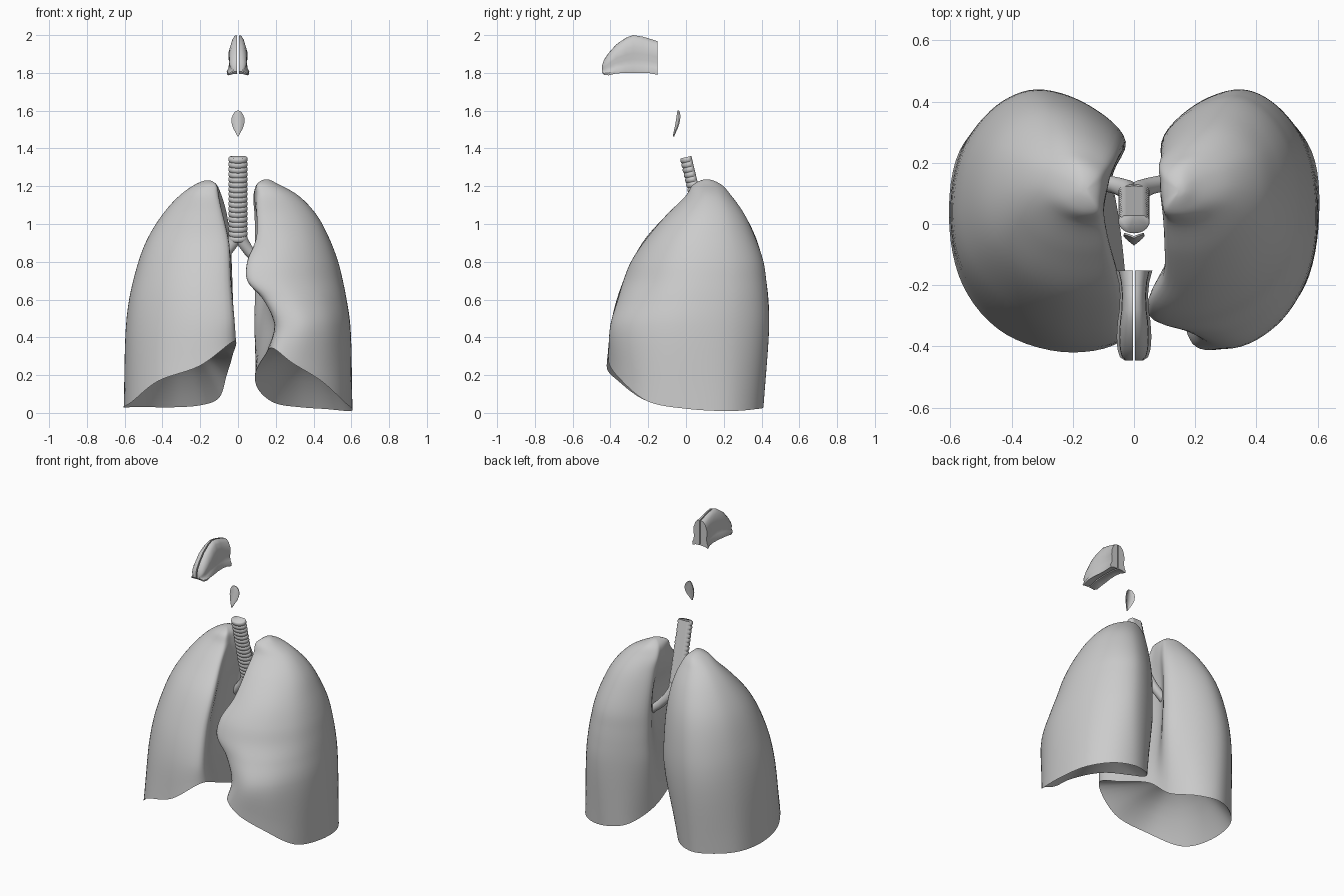
import bpy, bmesh, math
from mathutils import Vector as V

if "Cube" in bpy.data.objects:
    bpy.data.objects.remove(bpy.data.objects["Cube"])


def make(name, rings, cap0=True, cap1=True, mirror=False, angle=40):
    """Skin a list of closed rings into one smooth object."""
    bm = bmesh.new()
    vs = [[bm.verts.new(p) for p in r] for r in rings]
    n = len(rings[0])
    for a, b in zip(vs, vs[1:]):
        for i in range(n):
            j = (i + 1) % n
            bm.faces.new((a[i], a[j], b[j], b[i]))
    if cap0:
        bm.faces.new(vs[0])
    if cap1:
        bm.faces.new(vs[-1])
    bmesh.ops.remove_doubles(bm, verts=bm.verts, dist=1e-5)
    bmesh.ops.recalc_face_normals(bm, faces=bm.faces)
    me = bpy.data.meshes.new(name)
    bm.to_mesh(me)
    bm.free()
    ob = bpy.data.objects.new(name, me)
    bpy.context.collection.objects.link(ob)
    if mirror:
        ob.modifiers.new("mirror", 'MIRROR')
    bpy.ops.object.select_all(action='DESELECT')
    ob.select_set(True)
    bpy.context.view_layer.objects.active = ob
    bpy.ops.object.shade_smooth_by_angle(angle=math.radians(angle))
    return ob


def spline(p0, p1, p2, p3, t):
    """Centripetal Catmull-Rom point between p1 and p2."""
    k = [0]
    for a, b in ((p0, p1), (p1, p2), (p2, p3)):
        k.append(k[-1] + max((b - a).length, 1e-4) ** 0.5)
    u = k[1] + t * (k[2] - k[1])

    def mix(a, b, i, j):
        return a + (b - a) * ((u - k[i]) / (k[j] - k[i]))
    a1, a2, a3 = mix(p0, p1, 0, 1), mix(p1, p2, 1, 2), mix(p2, p3, 2, 3)
    return mix(mix(a1, a2, 0, 2), mix(a2, a3, 1, 3), 1, 2)


def closed(pts, sub=6):
    n = len(pts)
    return [spline(pts[i - 1], pts[i], pts[(i + 1) % n], pts[(i + 2) % n], s / sub)
            for i in range(n) for s in range(sub)]


# Lungs: cross-section template, running front -> outer side -> back -> inner side
FX = (0, .32, .67, .92, 1, .93, .74, .52, .22, 0, 0, 0)
FY = (.04, 0, .09, .28, .5, .77, .94, 1, .94, .79, .6, .3)


def section(z, yf, yb, xl, mf, mm, mh, mb):
    base = [mf] * 4 + [mb] * 6 + [mh, mm]
    return [V((m + fx * (xl - m), yf + fy * (yb - yf), z)) for m, fx, fy in zip(base, FX, FY)]


def lung(name, side, rim, levels, apex, dome):
    rings = [closed([V(p) for p in rim])] + [closed(section(*l)) for l in levels]
    n = len(rings[0])
    apex, dome = V(apex), V(dome)
    before = [a * 2 - b for a, b in zip(rings[0], rings[1])]
    after = [V((2 * apex.x - p.x, 2 * apex.y - p.y, p.z)) for p in rings[-1]]
    keys = [before] + rings + [[apex] * n, after]
    out = []
    # hollow underside
    for r in (0.02, .2, .4, .6, .75, .88, .96):
        ring = []
        for p in rings[0]:
            q = dome.lerp(p, r)
            q.z = p.z + (dome.z - p.z) * (1 - r * r)
            ring.append(q)
        out.append(ring)
    # outer wall up to the apex
    for k in range(1, len(keys) - 2):
        for s in range(6):
            out.append([spline(*(keys[k + d][i] for d in (-1, 0, 1, 2)), s / 6) for i in range(n)])
    out = [[V((p.x * side, p.y, p.z)) for p in r] for r in out]
    make(name, out, angle=50)


lung("right_lung", -1,
     [(.02, -.36, .38), (.2, -.42, .25), (.42, -.36, .17), (.56, -.2, .06), (.605, .02, .03),
      (.57, .24, .03), (.46, .36, .03), (.33, .41, .03), (.2, .36, .04), (.1, .22, .08),
      (.06, .08, .2), (.03, -.15, .3)],
     [(.5, -.39, .44, .59, .025, .08, .10, .03),
      (.7, -.33, .425, .555, .04, .10, .11, .03),
      (.9, -.23, .38, .49, .05, .10, .10, .04),
      (1.05, -.10, .31, .40, .085, .10, .08, .06),
      (1.15, 0, .24, .31, .11, .10, .09, .09),
      (1.21, .04, .185, .225, .12, .115, .115, .12)],
     (.16, .11, 1.232), (.32, 0, .36))

lung("left_lung", 1,
     [(.19, -.39, .34), (.28, -.41, .27), (.44, -.34, .17), (.56, -.2, .06), (.605, .02, .02),
      (.58, .24, .01), (.47, .37, .02), (.33, .41, .03), (.2, .36, .05), (.11, .22, .12),
      (.09, .08, .2), (.14, -.15, .3)],
     [(.46, -.40, .44, .595, .21, .19, .12, .09),
      (.6, -.36, .435, .575, .14, .17, .14, .09),
      (.7, -.33, .425, .555, .05, .14, .15, .09),
      (.8, -.29, .41, .53, .05, .13, .15, .09),
      (.92, -.21, .37, .485, .10, .13, .14, .09),
      (1.05, -.10, .31, .415, .11, .10, .10, .09),
      (1.15, 0, .24, .32, .11, .09, .085, .085),
      (1.21, .04, .185, .215, .105, .10, .10, .105)],
     (.15, .11, 1.237), (.34, 0, .34))

# Windpipe with cartilage hoops on the front, flat at the back
top, bottom = V((0, .005, 1.355)), V((0, .112, .91))
axis = (bottom - top).normalized()
depth = axis.cross(V((1, 0, 0)))
if depth.y < 0:
    depth = -depth
HOOPS, STEP = 17, 6
rings = []
for k in range(HOOPS * STEP + 1):
    bulge = .005 * abs(math.sin(math.pi * k / STEP)) ** .7
    c = top.lerp(bottom, k / (HOOPS * STEP))
    ring = []
    for i in range(32):
        a = 2 * math.pi * i / 32
        r = bulge if math.sin(a) < .5 else 0
        ring.append(c + V((1, 0, 0)) * (.046 + r) * math.cos(a)
                    + depth * min((.034 + r) * math.sin(a), .024))
    rings.append(ring)
make("windpipe", rings, angle=60)


# Bronchi branching into each lung
def tube(name, pts, radii, sides=20):
    pts = [V(p) for p in pts]
    rings = []
    for i, (p, r) in enumerate(zip(pts, radii)):
        d = (pts[min(i + 1, len(pts) - 1)] - pts[max(i - 1, 0)]).normalized()
        u = d.cross(V((0, 1, 0))).normalized()
        w = d.cross(u)
        rings.append([p + u * r * math.cos(2 * math.pi * j / sides)
                      + w * r * math.sin(2 * math.pi * j / sides) for j in range(sides)])
    make(name, rings)


for name, s in (("right_bronchus", -1), ("left_bronchus", 1)):
    tube(name, [(s * .012, .10, .96), (s * .022, .112, .91), (s * .055, .125, .86),
                (s * .1, .135, .81), (s * .17, .14, .75)], (.03, .032, .028, .027, .024))

# Epiglottis: curved leaf, thin
rings = []
for z, w, y in ((1.462, .002, -.07), (1.485, .014, -.066), (1.51, .027, -.061), (1.535, .034, -.056),
                (1.56, .034, -.052), (1.58, .027, -.049), (1.594, .016, -.047), (1.6, .004, -.046)):
    front = [(x * w, y + .016 * x * x * w / .034) for x in (-1, -.6, -.2, .2, .6, 1)]
    back = [(x * .95, yy + .006) for x, yy in reversed(front)]
    rings.append([V((x, yy, z)) for x, yy in front + back])
make("epiglottis", rings)

# Nasal cavity: one half lofted front to back, then mirrored
rings = []
for y, zb, zt, w in ((-.446, 1.805, 1.835, .03), (-.435, 1.79, 1.868, .046), (-.41, 1.787, 1.905, .054),
                     (-.37, 1.797, 1.95, .057), (-.32, 1.80, 1.985, .054), (-.28, 1.80, 2.0, .048),
                     (-.23, 1.80, 1.992, .046), (-.19, 1.798, 1.98, .05), (-.152, 1.79, 1.968, .06)):
    prof = ((0, 1), (.3, .98), (.6, .88), (.8, .7), (.84, .52), (.76, .36), (.84, .2),
            (1, .1), (.95, 0), (.5, .05), (0, .05))
    rings.append([V((.004 + x * (w - .004), y, zb + t * (zt - zb))) for x, t in prof])
make("nasal_cavity", rings, mirror=True)
